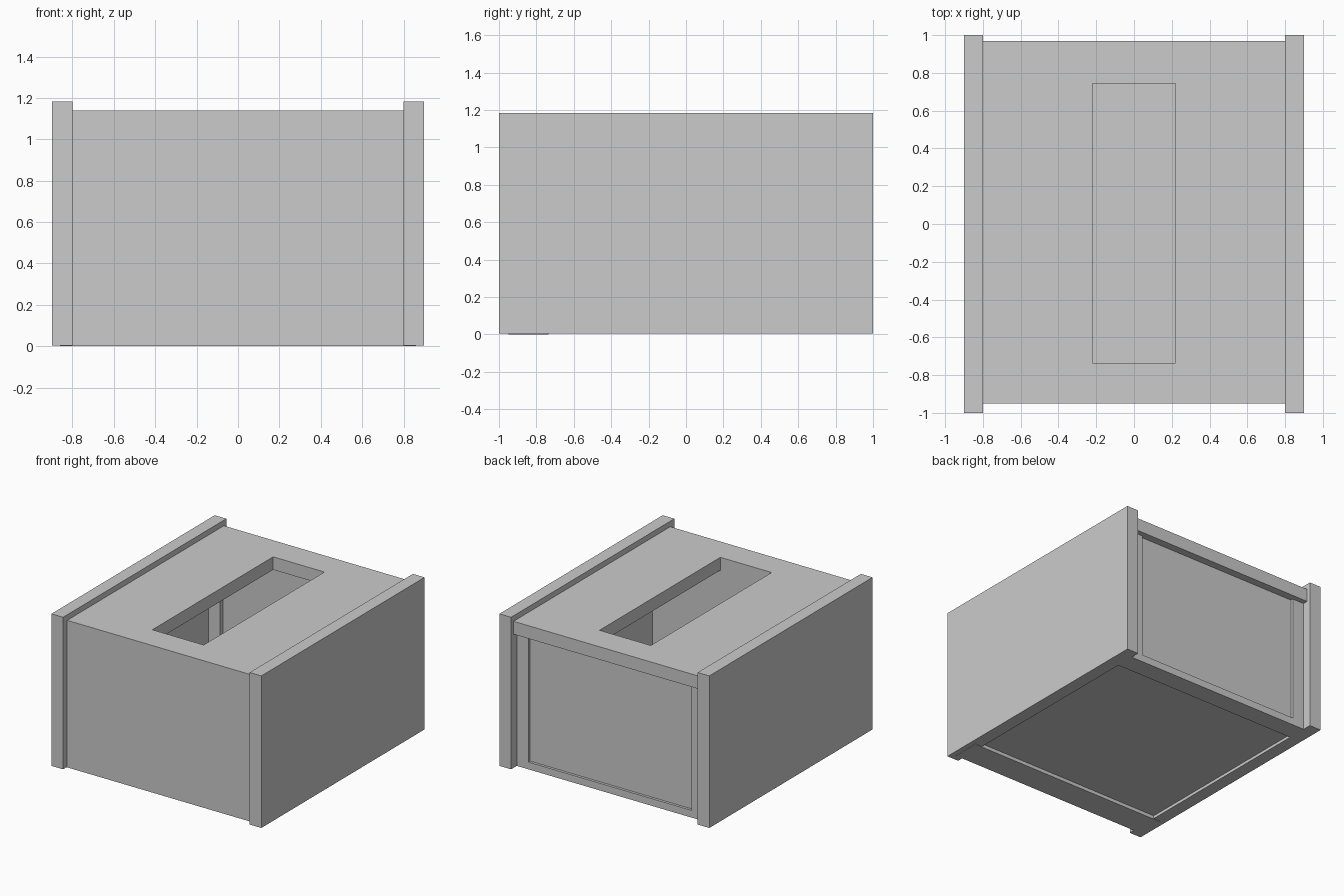
import bpy, bmesh
from mathutils import Vector

if "Cube" in bpy.data.objects:
    bpy.data.objects.remove(bpy.data.objects["Cube"])


def prism(name, profile, axis, lo, hi):
    """Extrude a 2D profile along an axis ('X': profile is y,z; 'Y': profile is x,z)."""
    bm = bmesh.new()
    place = (lambda p: (lo, p[0], p[1])) if axis == 'X' else (lambda p: (p[0], lo, p[1]))
    face = bm.faces.new([bm.verts.new(place(p)) for p in profile])
    out = bmesh.ops.extrude_face_region(bm, geom=[face], use_keep_orig=True)
    shift = Vector((hi - lo, 0, 0)) if axis == 'X' else Vector((0, hi - lo, 0))
    bmesh.ops.translate(bm, vec=shift,
                        verts=[g for g in out['geom'] if isinstance(g, bmesh.types.BMVert)])
    bmesh.ops.recalc_face_normals(bm, faces=bm.faces)
    mesh = bpy.data.meshes.new(name)
    bm.to_mesh(mesh)
    bm.free()
    obj = bpy.data.objects.new(name, mesh)
    bpy.context.collection.objects.link(obj)
    return obj


def box(name, x, y, z):
    return prism(name, [(y[0], z[0]), (y[1], z[0]), (y[1], z[1]), (y[0], z[1])], 'X', *x)


TOP, UNDER = 1.14, 1.04       # top board faces
INNER, REAR = -0.735, 0.78    # inside of the front, inside of the back frame

# Side panels
for side, s in (("left", -1), ("right", 1)):
    box(side + "_panel", sorted((s * 0.8, s * 0.9)), (-1, 1), (0.004, 1.183))

# Thick front and top board in one L-shaped piece, housed into the sides
shell = prism("front_and_top",
              [(-0.95, 0), (INNER, 0), (INNER, UNDER), (0.97, UNDER), (0.97, TOP), (-0.95, TOP)],
              'X', -0.86, 0.86)

# Slot through the top
cutter = box("slot_cutter", (-0.22, 0.22), (INNER, 0.745), (1.0, 1.3))
cutter.hide_render = True
cutter.hide_set(True)
cut = shell.modifiers.new("slot", 'BOOLEAN')
cut.operation, cut.solver, cut.object = 'DIFFERENCE', 'EXACT', cutter

# U-shaped back frame and the panel set into it
prism("back_frame",
      [(-0.8, 0.004), (0.8, 0.004), (0.8, UNDER), (0.7, UNDER),
       (0.7, 0.06), (-0.7, 0.06), (-0.7, UNDER), (-0.8, UNDER)], 'Y', REAR, 0.93)
box("back_panel", (-0.7, 0.7), (0.815, 0.91), (0.06, UNDER))

# Floor, set slightly up from the lower edge
box("floor_panel", (-0.8, 0.8), (INNER, REAR), (0.027, 0.06))
